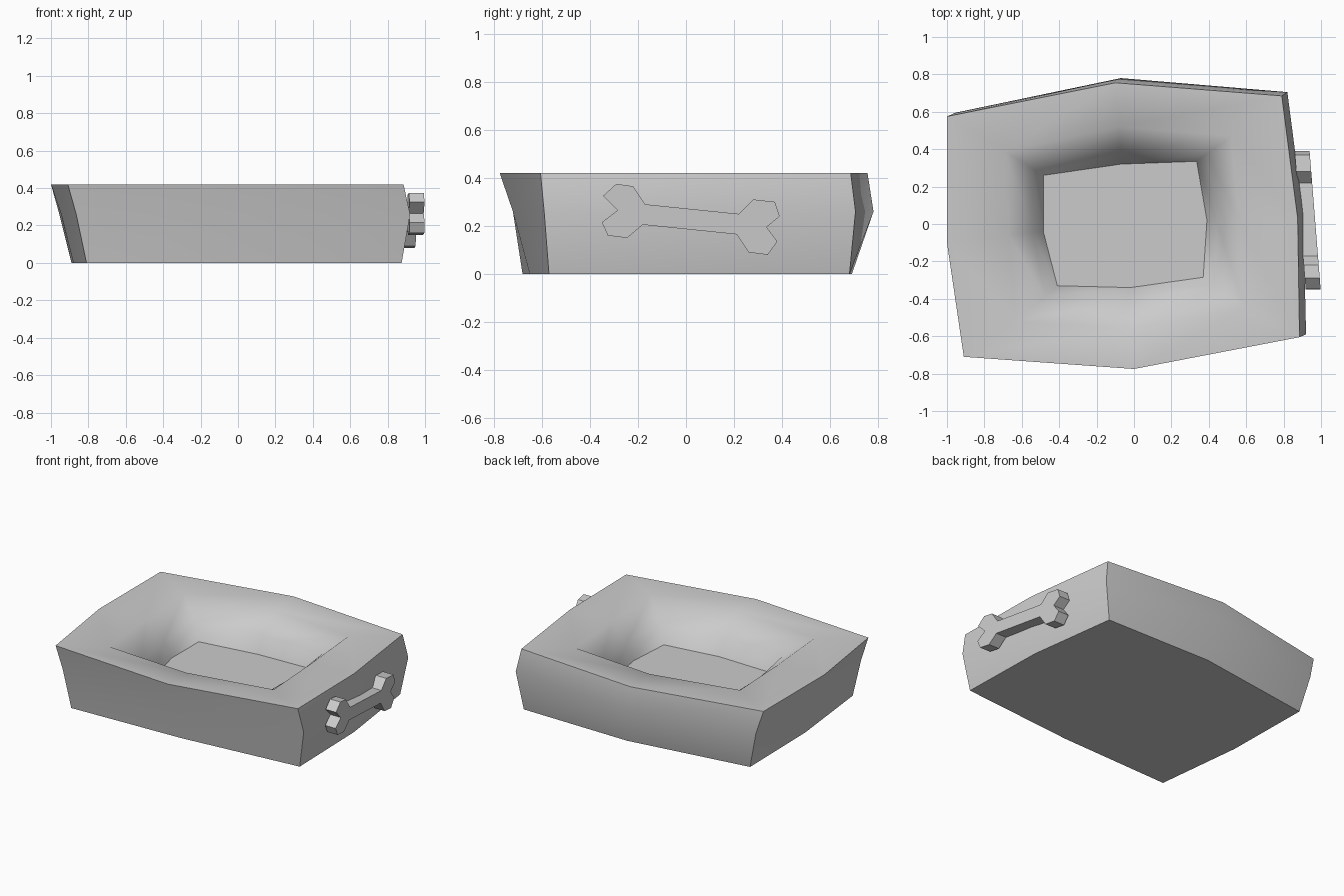
import bpy
import bmesh

cube = bpy.data.objects.get("Cube")
if cube:
    bpy.data.objects.remove(cube, do_unlink=True)

grey = bpy.data.materials.new("soft grey")
grey.use_nodes = True
GREY = (0.6, 0.6, 0.6, 1)
grey.diffuse_color = GREY
grey.node_tree.nodes["Principled BSDF"].inputs["Base Color"].default_value = GREY


def finish(name, bm):
    """Turn a bmesh into a named object with outward normals."""
    bmesh.ops.recalc_face_normals(bm, faces=bm.faces)
    mesh = bpy.data.meshes.new(name)
    bm.to_mesh(mesh)
    bm.free()
    mesh.materials.append(grey)
    obj = bpy.data.objects.new(name, mesh)
    bpy.context.collection.objects.link(obj)
    return obj


# Cushion outlines, anticlockwise from the front corner at -x: corner, middle, corner...
base = [(-.81, -.68), (.02, -.65), (.875, -.57), (.86, .05),
        (.775, .68), (-.03, .69), (-.89, .565), (-.88, -.06)]
belly = [(-.865, -.695), (.01, -.72), (.92, -.59), (.905, .05),
         (.82, .705), (-.07, .78), (-.955, .595), (-.945, -.08)]
rim = [(-.91, -.71), (0, -.775), (.885, -.605), (.875, .03),
       (.79, .685), (-.1, .755), (-1, .575), (-1, -.1)]
ridge = [(-.63, -.52), (-.01, -.56), (.59, -.45), (.56, .02),
         (.52, .47), (-.08, .52), (-.69, .39), (-.67, -.06)]
floor = [(-.41, -.33), (-.02, -.34), (.37, -.285), (.39, .02),
         (.335, .335), (-.07, .32), (-.485, .26), (-.485, -.04)]


def between(a, b, t):
    return [(p[0] + (q[0] - p[0]) * t, p[1] + (q[1] - p[1]) * t) for p, q in zip(a, b)]


wall = between(floor, ridge, .3)
layers = [(base, 0), (belly, .26), (rim, .42), (ridge, .415), (wall, .3), (floor, .19)]

# Bed cushion: loft the outlines, then close the underside and the sleeping floor
bm = bmesh.new()
rings = [[bm.verts.new((x, y, z)) for x, y in outline] for outline, z in layers]
for low, high in zip(rings, rings[1:]):
    for i in range(8):
        j = (i + 1) % 8
        bm.faces.new((low[i], low[j], high[j], high[i]))
bm.faces.new(rings[0])
bm.faces.new(rings[-1])
for face in bm.faces:
    face.smooth = True

# Seams stay sharp around the underside, rim and floor, and up the outer corners
for ring in (rings[0], rings[2], rings[-1]):
    for i in range(8):
        bm.edges.get((ring[i], ring[(i + 1) % 8])).smooth = False
for low, high in zip(rings[:2], rings[1:3]):
    for i in range(0, 8, 2):
        bm.edges.get((low[i], high[i])).smooth = False
finish("bed_cushion", bm)

# Bone badge: outline in y and z, standing off the side and slightly turned
bone = [(-.29, .375), (-.22, .365), (-.17, .29), (.22, .25), (.28, .31), (.37, .3),
        (.39, .24), (.335, .195), (.38, .135), (.34, .08), (.26, .09), (.21, .165),
        (-.18, .205), (-.245, .15), (-.325, .16), (-.35, .215), (-.285, .265), (-.345, .325)]
bm = bmesh.new()
outer = bm.faces.new([bm.verts.new((.97 - .08 * y, y, z)) for y, z in bone])
back = bmesh.ops.extrude_face_region(bm, geom=[outer], use_keep_orig=True)
bmesh.ops.translate(bm, vec=(-.08, 0, 0),
                    verts=[v for v in back["geom"] if isinstance(v, bmesh.types.BMVert)])
finish("bone_badge", bm)
